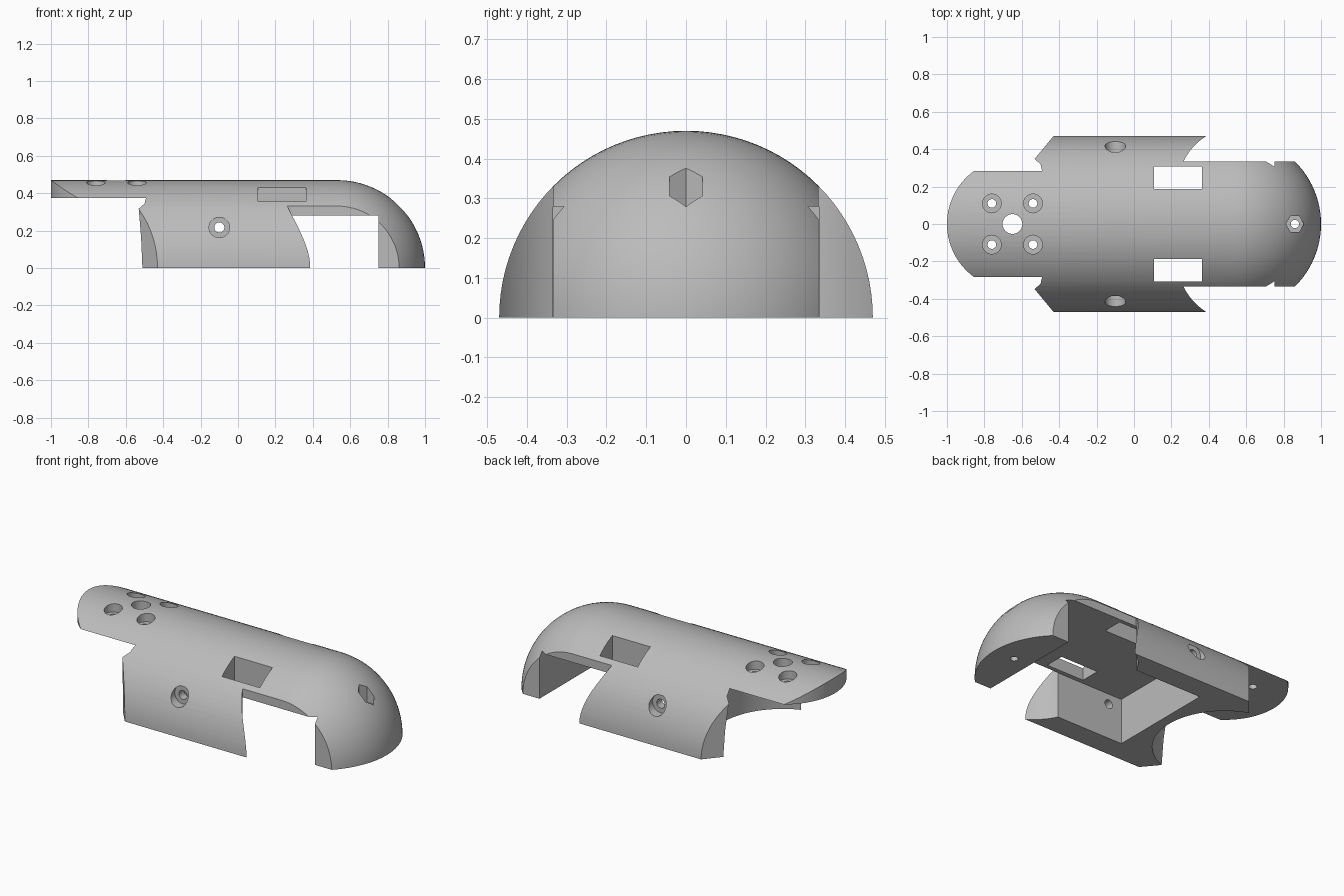
import bpy, bmesh
from math import sin, cos, pi, radians
from mathutils import Matrix, Vector

if "Cube" in bpy.data.objects:
    bpy.data.objects.remove(bpy.data.objects["Cube"], do_unlink=True)

R = 0.47        # outer radius of the shell
HORN_X = -0.65  # centre of the round mounting plate
PLATE_Z = 0.375 # underside of the mounting plate


def make_object(name, bm):
    bmesh.ops.recalc_face_normals(bm, faces=bm.faces)
    mesh = bpy.data.meshes.new(name)
    bm.to_mesh(mesh)
    bm.free()
    obj = bpy.data.objects.new(name, mesh)
    bpy.context.scene.collection.objects.link(obj)
    return obj


def lathe(name, profile, axis, steps):
    bm = bmesh.new()
    verts = [bm.verts.new(p) for p in profile]
    edges = [bm.edges.new(pair) for pair in zip(verts, verts[1:])]
    bmesh.ops.spin(bm, geom=verts + edges, cent=(0, 0, 0), axis=axis,
                   angle=2 * pi, steps=steps, use_duplicate=False)
    bmesh.ops.remove_doubles(bm, verts=bm.verts, dist=1e-5)
    return make_object(name, bm)


def prism(name, outline, z0, z1):
    bm = bmesh.new()
    face = bm.faces.new([bm.verts.new((x, y, z0)) for x, y in outline])
    out = bmesh.ops.extrude_face_region(bm, geom=[face])
    top = [v for v in out["geom"] if isinstance(v, bmesh.types.BMVert)]
    bmesh.ops.translate(bm, verts=top, vec=(0, 0, z1 - z0))
    return make_object(name, bm)


def arc(cx, cy, r, a0, a1, n):
    angles = [radians(a0 + (a1 - a0) * i / n) for i in range(n + 1)]
    return [(cx + r * cos(a), cy + r * sin(a)) for a in angles]


def circle(cx, cy, r, n=32):
    return arc(cx, cy, r, 0, 360, n)[:-1]


def rect(x0, x1, y0, y1):
    return [(x0, y0), (x1, y0), (x1, y1), (x0, y1)]


def cut(cutter):
    cutter.hide_render = True
    mod = shell.modifiers.new("cut", "BOOLEAN")
    mod.operation = "DIFFERENCE"
    mod.solver = "EXACT"
    mod.object = cutter
    bpy.context.view_layer.objects.active = shell
    bpy.ops.object.modifier_apply(modifier=mod.name)
    bpy.data.objects.remove(cutter, do_unlink=True)


# Shell: long round bar with a domed end, halved at the ground
dome = [(x, 0, z) for x, z in arc(1 - R, 0, R, 90, 0, 24)]
dome[-1] = (1, 0, 0)
shell = lathe("half_round_shell", [(-1.02, 0, 0), (-1.02, 0, R)] + dome, (1, 0, 0), 96)
cut(prism("below_ground", rect(-2, 2, -1, 1), -1, 0))

# Rounded tip of the mounting plate
tip = arc(HORN_X, 0, 0.35, 90, 270, 48)
cut(prism("tip_cutter", tip + [(HORN_X, -0.6), (-1.2, -0.6), (-1.2, 0.6), (HORN_X, 0.6)], -0.1, 0.6))

# Space under the plate, with angled cheeks and a rounded hollow
cheeks = [(-0.322, 0.6), (-0.57, 0.302), (-0.57, -0.302), (-0.322, -0.6)]
cut(prism("under_plate_cutter", [(-1.2, 0.6)] + cheeks + [(-1.2, -0.6)], -0.1, PLATE_Z))
hollow = lathe("hollow_cutter",
               [(0, 0, -0.1), (0.405, 0, -0.1), (0.398, 0, 0), (0.388, 0, 0.16), (0.37, 0, 0.31),
                (0.353, 0, 0.345), (0.325, 0, PLATE_Z), (0, 0, PLATE_Z)], (0, 0, 1), 96)
hollow.data.transform(Matrix.Translation((HORN_X, 0, 0)))
cut(hollow)

# Main cavity
cut(prism("cavity_cutter", rect(-0.19, 0.75, -0.335, 0.335), -0.1, 0.28))

# Flat flanks, slots and side screw holes, on both sides
for side in (1, -1):
    sweep = arc(0.563, 0.189, 0.332, 154.3, 110, 16)
    flank = sweep + [(0.45, 0.7), (1.2, 0.7), (1.2, sweep[0][1])]
    cut(prism("flank_cutter", [(x, side * y) for x, y in flank], -0.1, 0.6))
    cut(prism("slot_cutter", [(x, side * y) for x, y in rect(0.108, 0.363, 0.187, 0.308)], 0.2, 0.6))
    for r, depth in ((0.055, 0.385), (0.027, 0.3)):
        hole = prism("side_hole_cutter", circle(0, 0, r), depth, 0.6)
        hole.data.transform(Matrix.Translation((-0.1, 0, 0.217)) @ Matrix.Rotation(-side * pi / 2, 4, "X"))
        cut(hole)

# Mounting plate holes: one plain centre hole, four countersunk
cut(prism("centre_hole_cutter", circle(HORN_X, 0, 0.053), 0.3, 0.6))
for dx in (-0.11, 0.11):
    for y in (-0.11, 0.11):
        cut(prism("screw_head_cutter", circle(HORN_X + dx, y, 0.05), 0.415, 0.6))
        cut(prism("screw_hole_cutter", circle(HORN_X + dx, y, 0.023), 0.3, 0.6))

# Hexagonal nut pocket and screw hole in the dome
cut(prism("nut_cutter", circle(0.86, 0, 0.048, 6), 0.26, 0.6))
cut(prism("dome_hole_cutter", circle(0.86, 0, 0.022), -0.1, 0.4))

# Finish
grey = bpy.data.materials.new("plain_grey")
grey.use_nodes = True
colour = (0.5, 0.5, 0.5, 1)
grey.diffuse_color = colour
grey.node_tree.nodes["Principled BSDF"].inputs["Base Color"].default_value = colour
shell.data.materials.clear()
shell.data.materials.append(grey)
for poly in shell.data.polygons:
    poly.material_index = 0
bpy.ops.object.select_all(action="DESELECT")
shell.select_set(True)
bpy.context.view_layer.objects.active = shell
bpy.ops.object.shade_smooth_by_angle(angle=radians(25))
